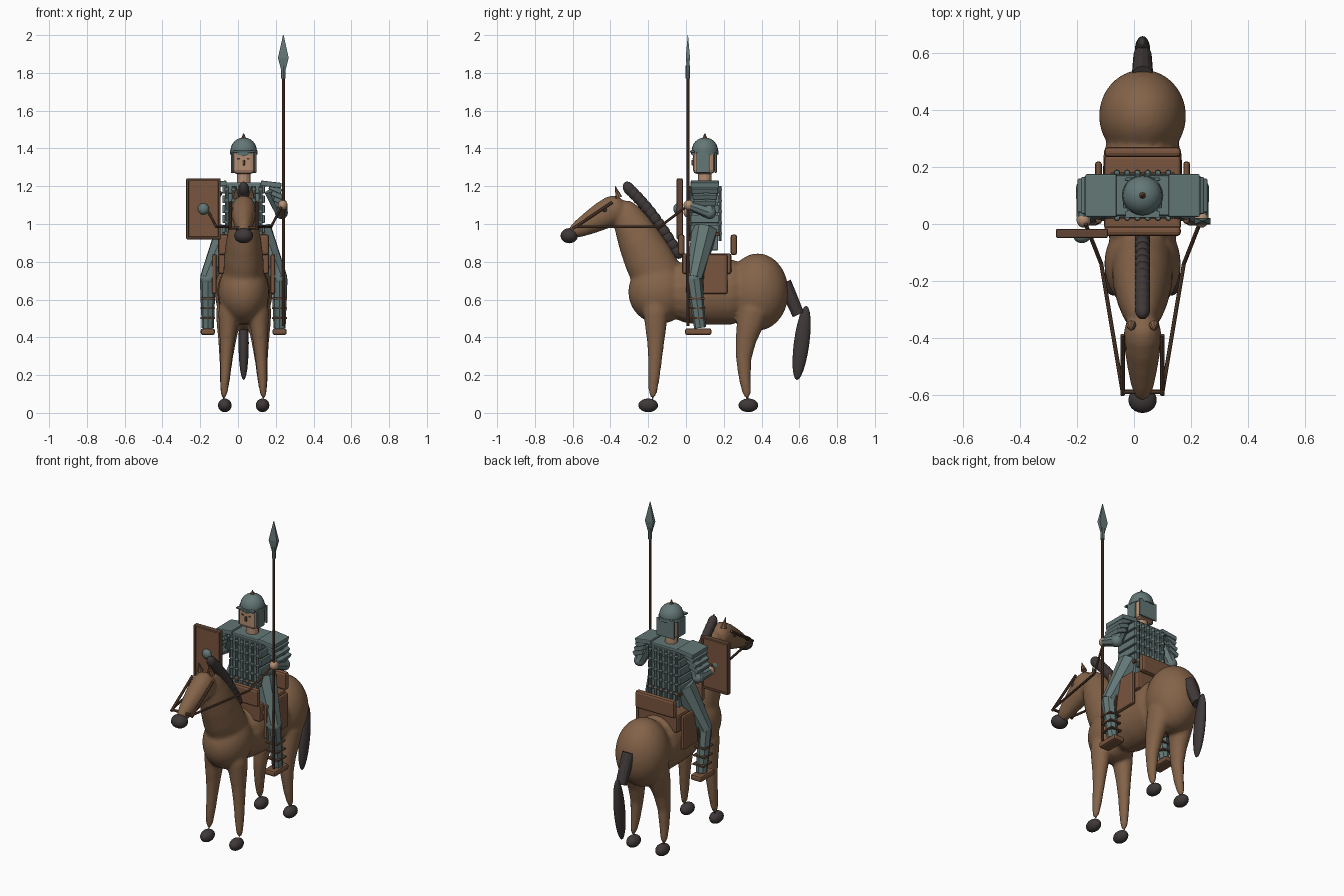
import bpy, bmesh, math
from mathutils import Vector, Matrix

if "Cube" in bpy.data.objects:
    bpy.data.objects.remove(bpy.data.objects["Cube"], do_unlink=True)


def material(name, *rgb):
    m = bpy.data.materials.new(name)
    m.use_nodes = True
    m.diffuse_color = (*rgb, 1)
    m.node_tree.nodes["Principled BSDF"].inputs["Base Color"].default_value = (*rgb, 1)
    return m


COAT = material("horse_coat", .23, .125, .066)
DARK = material("dark_hair", .05, .04, .04)
STEEL = material("steel", .125, .185, .18)
LEATHER = material("leather", .19, .09, .047)
WOOD = material("dark_wood", .12, .06, .035)
SKIN = material("skin", .45, .27, .17)


def at(offset, y, z):
    """Point at a sideways offset from the shared centre line."""
    return Vector((.03 + offset, y, z))


def finish(bm, name, mat, smooth=False):
    bmesh.ops.recalc_face_normals(bm, faces=bm.faces)
    for face in bm.faces:
        face.smooth = smooth
    mesh = bpy.data.meshes.new(name)
    bm.to_mesh(mesh)
    bm.free()
    mesh.materials.append(mat)
    ob = bpy.data.objects.new(name, mesh)
    bpy.context.collection.objects.link(ob)
    return ob


def add_ball(bm, loc, radii, tilt=0):
    place = Matrix.Translation(loc) @ Matrix.Rotation(tilt, 4, 'X') @ Matrix.Diagonal((*radii, 1))
    bmesh.ops.create_uvsphere(bm, u_segments=20, v_segments=12, radius=1, matrix=place)


def ball(name, loc, radii, mat, tilt=0):
    bm = bmesh.new()
    add_ball(bm, loc, radii, tilt)
    return finish(bm, name, mat, True)


def box(name, loc, size, mat, bevel=.005, roll=0):
    bm = bmesh.new()
    bmesh.ops.create_cube(bm, size=1, matrix=Matrix.Diagonal((*size, 1)))
    bmesh.ops.bevel(bm, geom=bm.edges[:], offset=bevel, segments=2, profile=.5, affect='EDGES')
    bm.transform(Matrix.Translation(loc) @ Matrix.Rotation(roll, 4, 'Y'))
    return finish(bm, name, mat)


def rod(name, start, end, mat, radius, end_radius=None, sides=8):
    span = end - start
    place = Matrix.Translation((start + end) / 2) @ span.to_track_quat('Z', 'Y').to_matrix().to_4x4()
    bm = bmesh.new()
    bmesh.ops.create_cone(bm, cap_ends=True, segments=sides, radius1=radius,
                          radius2=radius if end_radius is None else end_radius,
                          depth=span.length, matrix=place)
    return finish(bm, name, mat)


def loft(bm, width, path, sides=16):
    """Skin elliptical rings along a path of centres and radii; width scales them sideways."""
    rings = []
    for i, (centre, radius) in enumerate(path):
        before, after = path[max(i - 1, 0)][0], path[min(i + 1, len(path) - 1)][0]
        side = Vector((1, 0, 0))
        normal = (after - before).cross(side).normalized()
        angles = [math.tau * (k + .5) / sides for k in range(sides)]
        rings.append([bm.verts.new(centre + radius * (side * width * math.cos(a) + normal * math.sin(a)))
                      for a in angles])
    for lower, upper in zip(rings, rings[1:]):
        for k in range(sides):
            bm.faces.new((lower[k - 1], lower[k], upper[k], upper[k - 1]))
    bm.faces.new(rings[0])
    bm.faces.new(rings[-1])


# Horse: trunk, neck, head and legs blended into one skin
bm = bmesh.new()
chest, rump = at(0, -.14, .64), at(0, .38, .64)
add_ball(bm, chest, (.138, .17, .17))
add_ball(bm, rump, (.157, .167, .206))
loft(bm, .8, [(chest, .17), (chest.lerp(rump, .5), .178), (rump, .19)])
loft(bm, .8, [(at(0, -.1, .62), .15), (at(0, -.2, .82), .138),
              (at(0, -.29, 1), .103), (at(0, -.35, 1.13), .05)])
loft(bm, .85, [(at(0, -.32, 1.1), .06), (at(0, -.38, 1.08), .09),
               (at(0, -.5, 1.01), .065), (at(0, -.63, .94), .035)])
FRONT_LEG = ((-.16, .62, .085), (-.16, .46, .058), (-.16, .3, .036), (-.18, .05, .027))
HIND_LEG = ((.38, .62, .1), (.34, .47, .075), (.29, .3, .039), (.33, .05, .027))
for side in (-1, 1):
    for leg in (FRONT_LEG, HIND_LEG):
        loft(bm, .85, [(at(side * (.11 - z * .06), y, z), r) for y, z, r in leg])
horse = finish(bm, "horse_body", COAT, True)
rounding = horse.modifiers.new("round", 'SUBSURF')
rounding.levels = rounding.render_levels = 1
blend = horse.modifiers.new("blend", 'REMESH')
blend.mode, blend.voxel_size, blend.use_smooth_shade = 'VOXEL', .011, True
horse.modifiers.new("soften", 'SMOOTH').iterations = 6

# Hooves, ears, eyes and bridle on each side
for side in (-1, 1):
    for y in (-.2, .33):
        ball("hoof", at(side * .1, y, .04), (.036, .052, .036), DARK)
    rod("ear", at(side * .04, -.355, 1.14), at(side * .04, -.375, 1.2), COAT, .018, .002)
    ball("horse_eye", at(side * .06, -.43, 1.075), (.01, .012, .012), DARK)
    rod("cheek_strap", at(side * .07, -.39, 1.115), at(side * .07, -.6, .975), WOOD, .008)
    bend = at(side * .145, -.14, .985)
    rod("rein", at(side * .07, -.59, .985), bend, WOOD, .007)
    rod("rein_end", bend, at(side * .2, 0, 1.09), WOOD, .007)
rod("noseband", at(-.075, -.59, .98), at(.075, -.59, .98), WOOD, .008)
ball("muzzle", at(0, -.618, .938), (.05, .046, .04), DARK)

# Mane as overlapping tufts, and a two part tail
tufts = 12
for i in range(tufts):
    t = i / (tufts - 1)
    arch = Vector((0, 0, .025)) * math.sin(math.pi * t)
    ball("mane_tuft", at(0, -.3, 1.185).lerp(at(0, -.05, .855), t) + arch, (.027, .03, .043), DARK, .6)
rod("tail_root", at(0, .52, .69), at(0, .595, .52), DARK, .038, .032, sides=12)
ball("tail", at(0, .612, .37), (.027, .041, .198), DARK, -.13)

# Saddle
box("saddle_seat", at(0, .11, .79), (.27, .26, .11), LEATHER, .012)
for name, y in (("pommel", -.025), ("cantle", .253)):
    box(name, at(0, y, .89), (.27, .035, .11), LEATHER, .014)

# Saddle flaps and rider legs
for side in (-1, 1):
    box("saddle_flap", at(side * .155, .11, .735), (.024, .22, .21), LEATHER, .01)
    hip, knee, ankle = at(side * .08, .1, .97), at(side * .19, .042, .71), at(side * .19, .075, .45)
    rod("stirrup_leather", at(side * .17, .09, .8), ankle, WOOD, .008)
    rod("thigh", hip, knee, STEEL, .072, .045)
    ball("knee", knee, (.04, .042, .04), STEEL)
    rod("shin", knee, ankle, STEEL, .042, .032)
    for t in (.4, .6, .8):
        box("greave_strap", knee.lerp(ankle, t), (.078, .085, .01), WOOD, .002)
    box("boot", ankle - Vector((0, .01, .02)), (.075, .14, .035), LEATHER, .011)

# Torso: core, stacked hoops, laced columns and belt
box("torso", at(0, .1, 1.04), (.2, .14, .36), STEEL)
hoops, columns = 5, 6
for i in range(hoops):
    box("armour_hoop", at(0, .1, .975 + i * .052), (.225, .152, .042), STEEL)
for y in (.022, .18):
    for i in range(columns):
        foot = at(.036 * (i - (columns - 1) / 2), y, .91)
        top = foot + Vector((0, 0, .29))
        rod("armour_lace", foot, top, STEEL, .009)
        for k in range(hoops):
            ball("lace_knot", foot.lerp(top, (k + .7) / hoops), (.011, .011, .01), STEEL)
box("belt", at(0, .1, .945), (.228, .162, .018), WOOD)

# Shoulders and arms, the left hand held higher
for side, hand_height in ((-1, 1.06), (1, 1.1)):
    box("shoulder_plate", at(side * .145, .1, 1.21), (.11, .15, .028), STEEL, roll=side * .12)
    for i in range(3):
        box("pauldron", at(side * (.168 + i * .012), .1, 1.185 - i * .032),
            (.07, .14 - i * .01, .028), STEEL, roll=side * .4)
    elbow, hand = at(side * .2, .125, 1.06), at(side * .207, .015, hand_height)
    rod("upper_arm", at(side * .15, .1, 1.18), elbow, STEEL, .045, .034)
    ball("elbow", elbow, (.034, .034, .034), STEEL)
    rod("forearm", elbow, hand, STEEL, .034, .024)
    ball("hand", hand, (.025, .028, .027), SKIN)

# Head and face
rod("neck", at(0, .1, 1.2), at(0, .1, 1.29), SKIN, .036, sides=14)
box("head", at(0, .095, 1.325), (.115, .115, .12), SKIN, .02)
box("nose", at(0, .035, 1.325), (.014, .014, .03), WOOD)
for side in (-1, 1):
    box("eye", at(side * .025, .037, 1.345), (.013, .006, .009), DARK, .001)
    box("cheek_guard", at(side * .062, .09, 1.325), (.012, .07, .11), STEEL)
box("neck_guard", at(0, .157, 1.325), (.125, .012, .11), STEEL)

# Helmet
crown = at(0, .1, 1.388)
ball("helmet", crown, (.07, .07, .07), STEEL)
rod("helmet_band", at(0, .1, 1.368), crown, STEEL, .073, sides=24)
box("helmet_peak", at(0, .034, 1.383), (.12, .024, .01), STEEL, .003)
rod("helmet_spike", at(0, .1, 1.45), at(0, .1, 1.48), LEATHER, .014, .002)

# Shield with rim and boss on the right side
shield = Vector((-.183, -.033, 1.08))
box("shield", shield, (.165, .02, .31), LEATHER)
for side in (-1, 1):
    box("shield_side_rim", shield + side * Vector((.084, 0, 0)), (.014, .032, .322), WOOD)
    box("shield_end_rim", shield + side * Vector((0, 0, .154)), (.18, .032, .014), WOOD)
ball("shield_boss", shield - Vector((0, .01, 0)), (.03, .024, .03), STEEL)

# Spear in the left hand
grip = .21
rod("spear_shaft", at(grip, .01, .46), at(grip, .01, 1.79), WOOD, .008)
rod("spear_socket", at(grip, .01, 1.77), at(grip, .01, 1.84), STEEL, .012)
bm = bmesh.new()
loft(bm, 2.5, [(at(grip, .01, 1.81), .006), (at(grip, .01, 1.88), .016), (at(grip, .01, 2), .001)], sides=4)
finish(bm, "spear_head", STEEL)
